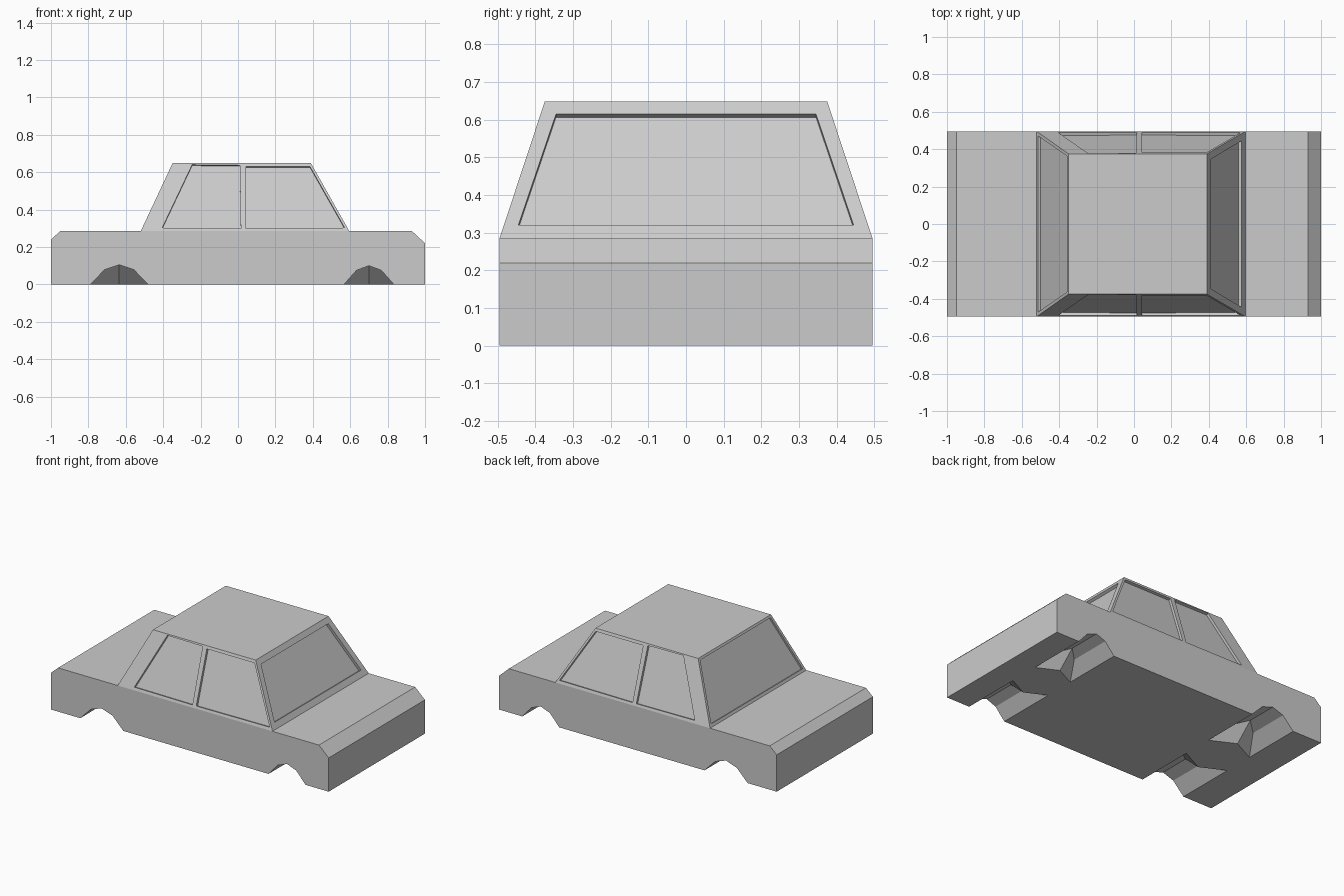
import bpy, bmesh
from mathutils import Vector

cube = bpy.data.objects.get("Cube")
if cube:
    bpy.data.objects.remove(cube, do_unlink=True)

grey = bpy.data.materials.new("light_grey")
grey.use_nodes = True
grey.diffuse_color = (0.6, 0.6, 0.6, 1)
grey.node_tree.nodes["Principled BSDF"].inputs["Base Color"].default_value = (0.6, 0.6, 0.6, 1)

HALF_W, DECK, ROOF = 0.495, 0.285, 0.648


def finish(name, bm):
    bmesh.ops.recalc_face_normals(bm, faces=bm.faces)
    mesh = bpy.data.meshes.new(name)
    bm.to_mesh(mesh)
    bm.free()
    mesh.materials.append(grey)
    ob = bpy.data.objects.new(name, mesh)
    bpy.context.collection.objects.link(ob)
    return ob


def loft(bm, ring_a, ring_b):
    """Closed solid between two rings with equal point counts."""
    a = [bm.verts.new(p) for p in ring_a]
    b = [bm.verts.new(p) for p in ring_b]
    bm.faces.new(a)
    bm.faces.new(b)
    for i in range(len(a)):
        j = (i + 1) % len(a)
        bm.faces.new((a[i], a[j], b[j], b[i]))


def carve(target, cutter):
    """Subtract the cutter, keep the result and drop the cutter."""
    cutter.hide_render = True
    mod = target.modifiers.new("carve", "BOOLEAN")
    mod.operation, mod.solver, mod.object = "DIFFERENCE", "EXACT", cutter
    graph = bpy.context.evaluated_depsgraph_get()
    mesh = bpy.data.meshes.new_from_object(target.evaluated_get(graph))
    target.modifiers.clear()
    target.data = mesh
    bpy.data.objects.remove(cutter, do_unlink=True)


# Lower body: side profile extruded across the width
profile = [(-1, 0), (-1, 0.24), (-0.95, DECK), (0.93, DECK), (1, 0.22), (1, 0)]
bm = bmesh.new()
loft(bm, [(x, -HALF_W, z) for x, z in profile], [(x, HALF_W, z) for x, z in profile])
body = finish("lower_body", bm)

# Wheel arches: faceted wells with a wedge-shaped inner wall
bm = bmesh.new()
for cx, half, top in ((-0.635, 0.155, 0.105), (0.7, 0.133, 0.1)):
    arch = [(-half, -0.05), (-half, 0), (-half / 2, top * 0.75), (0, top),
            (half / 2, top * 0.75), (half, 0), (half, -0.05)]
    for side in (-1, 1):
        def inner(x, z):
            return (cx + x, side * (0.1 + 0.5 * (half - abs(x)) + 1.1 * z), z)
        outer = [bm.verts.new((cx + x, side * 0.6, z)) for x, z in arch]
        wall = [bm.verts.new(inner(x, z)) for x, z in arch]
        ridge = bm.verts.new(inner(0, -0.05))
        bm.faces.new(outer)
        for i in range(len(arch) - 1):
            bm.faces.new((outer[i], outer[i + 1], wall[i + 1], wall[i]))
            bm.faces.new((wall[i], wall[i + 1], ridge))
        bm.faces.new((outer[0], wall[0], ridge, wall[-1], outer[-1]))
carve(body, finish("arch_cutter", bm))


# Cabin: tapered block on the deck
def rect(x0, x1, y, z):
    return [(x0, -y, z), (x1, -y, z), (x1, y, z), (x0, y, z)]


base = rect(-0.52, 0.595, HALF_W, DECK)
roof = rect(-0.35, 0.39, 0.375, ROOF)
bm = bmesh.new()
loft(bm, base, roof)
cabin = finish("cabin", bm)


# Windows: shallow pockets sunk along each wall's normal
def slope(low, high, z):
    return low + (high - low) * (z - DECK) / (ROOF - DECK)


def pocket(bm, pts, outward, depth):
    pts = [Vector(p) for p in pts]
    n = (pts[1] - pts[0]).cross(pts[3] - pts[0]).normalized()
    if n.dot(Vector(outward)) < 0:
        n = -n
    loft(bm, [p + n * 0.01 for p in pts], [p - n * depth for p in pts])


bm = bmesh.new()
side_panes = [
    [(-0.405, 0.303), (0.015, 0.3), (0.01, 0.637), (-0.245, 0.64)],
    [(0.042, 0.3), (0.57, 0.303), (0.385, 0.63), (0.042, 0.63)],
]
for s in (-1, 1):
    for pane in side_panes:
        pocket(bm, [(x, s * slope(HALF_W, 0.375, z), z) for x, z in pane], (0, s, 0), 0.016)
end_panes = [
    (0.595, 0.39, 1, 0.018, [(-0.445, 0.32), (0.445, 0.32), (0.345, 0.615), (-0.345, 0.615)]),
    (-0.52, -0.35, -1, 0.012, [(-0.47, 0.302), (0.47, 0.302), (0.362, 0.634), (-0.362, 0.634)]),
]
for low, high, s, depth, pane in end_panes:
    pocket(bm, [(slope(low, high, z), y, z) for y, z in pane], (s, 0, 0), depth)
carve(cabin, finish("window_cutter", bm))
